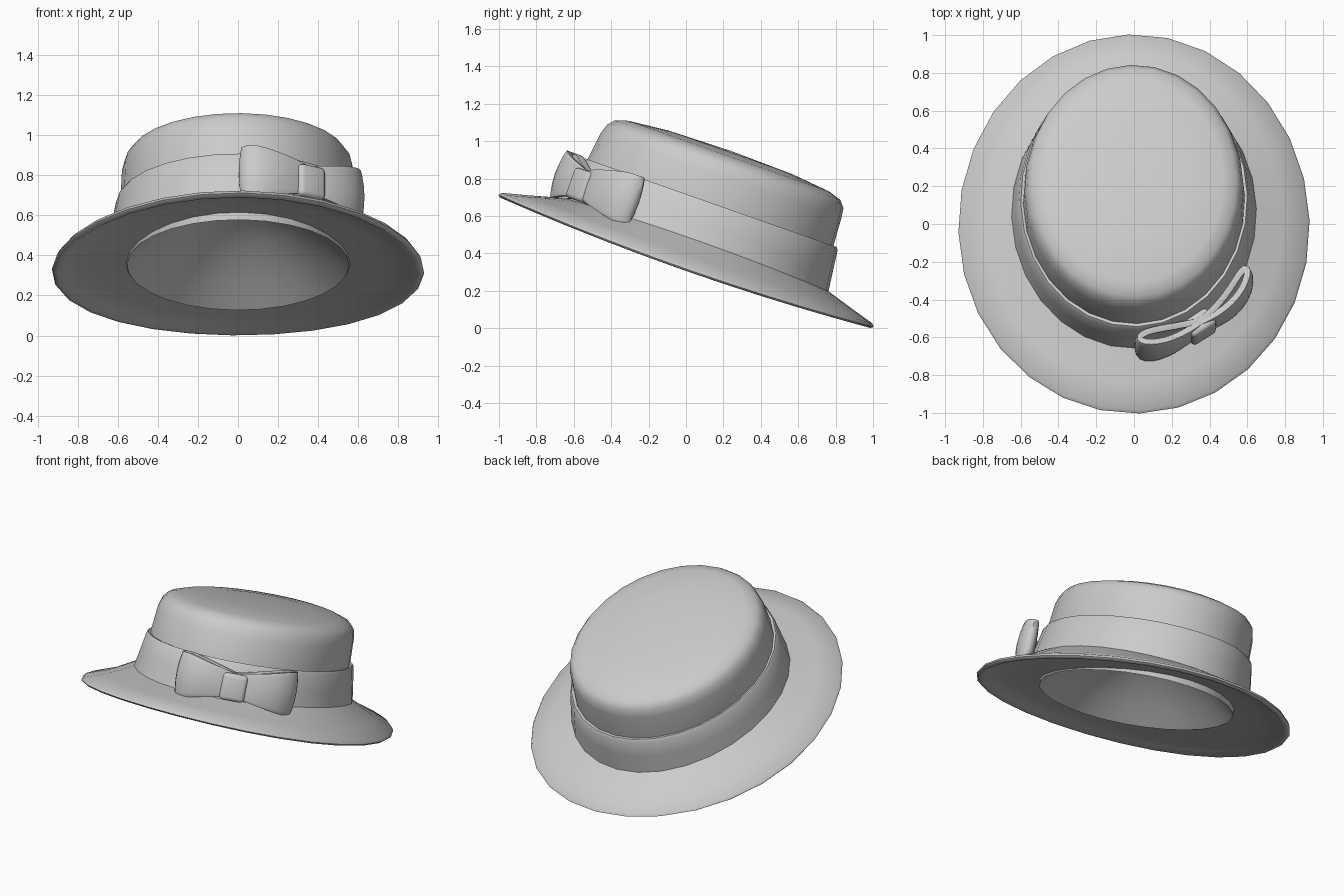
import bpy, bmesh
from math import sin, cos, pi, radians
from mathutils import Matrix, Vector

cube = bpy.data.objects.get("Cube")
if cube:
    bpy.data.objects.remove(cube)

SIDES = 28
TILT = Matrix.Translation((0, 0, 0.359)) @ Matrix.Rotation(radians(-19.4), 4, 'X')

grey = bpy.data.materials.new("light_grey_felt")
grey.use_nodes = True
grey.diffuse_color = (0.6, 0.6, 0.6, 1)
grey.node_tree.nodes["Principled BSDF"].inputs["Base Color"].default_value = (0.6, 0.6, 0.6, 1)


def finish(name, bm, angle=50):
    """Turn a bmesh into a tilted, smooth-shaded object."""
    mesh = bpy.data.meshes.new(name)
    bm.to_mesh(mesh)
    bm.free()
    obj = bpy.data.objects.new(name, mesh)
    bpy.context.collection.objects.link(obj)
    mesh.materials.append(grey)
    obj.matrix_world = TILT
    bpy.ops.object.select_all(action='DESELECT')
    obj.select_set(True)
    bpy.context.view_layer.objects.active = obj
    bpy.ops.object.shade_smooth_by_angle(angle=radians(angle))
    return obj


def oval_lathe(name, rings, angle=50, low_tip=None, high_tip=None):
    """Rings of (half length, half width, height, centre y, lift at the sides)."""
    bm = bmesh.new()
    loops = []
    for length, width, height, mid, side in rings:
        loop = []
        for i in range(SIDES):
            a = 2 * pi * (i + 0.14) / SIDES
            loop.append(bm.verts.new((width * sin(a), mid - length * cos(a),
                                      height + side * sin(a) ** 2)))
        loops.append(loop)
    for low, high in zip(loops, loops[1:]):
        for i in range(SIDES):
            j = (i + 1) % SIDES
            bm.faces.new((low[i], low[j], high[j], high[i]))
    for loop, ring, tip in ((loops[0][::-1], rings[0], low_tip), (loops[-1], rings[-1], high_tip)):
        if tip is not None:
            point = bm.verts.new((0, ring[3], tip))
            for i in range(SIDES):
                bm.faces.new((loop[i], loop[(i + 1) % SIDES], point))
    return finish(name, bm, angle)


# Brim: domed hollow underneath, low step, rolled edge, sloping top
oval_lathe("brim", [
    (0.18, 0.15, 0.30, 0.02, 0),
    (0.36, 0.29, 0.22, 0.02, 0),
    (0.54, 0.44, 0.105, 0.02, 0),
    (0.65, 0.53, 0.022, 0.02, 0),
    (0.68, 0.555, 0.0, 0.02, 0),
    (0.685, 0.56, 0.038, 0.02, -0.03),
    (0.86, 0.73, 0.028, 0.01, -0.035),
    (0.99, 0.865, 0.008, 0, -0.04),
    (1.025, 0.90, -0.01, 0, -0.04),
    (1.05, 0.922, -0.01, 0, -0.04),
    (1.064, 0.93, 0.0, 0, -0.04),
    (1.05, 0.92, 0.017, 0, -0.04),
    (0.92, 0.79, 0.052, 0.01, -0.02),
    (0.76, 0.65, 0.098, 0.02, 0.025),
    (0.68, 0.57, 0.115, 0.02, 0.04)], 60, low_tip=0.33)

# Crown: gently domed on top
oval_lathe("crown", [
    (0.70, 0.58, 0.10, 0.02, 0),
    (0.70, 0.585, 0.25, 0.02, 0),
    (0.697, 0.587, 0.338, 0.02, 0),
    (0.683, 0.58, 0.492, 0.025, 0),
    (0.67, 0.567, 0.547, 0.03, 0),
    (0.64, 0.54, 0.582, 0.03, 0),
    (0.57, 0.475, 0.605, 0.03, 0),
    (0.35, 0.29, 0.627, 0.03, 0)], 70, high_tip=0.635)

# Ribbon band around the foot of the crown
oval_lathe("hat_band", [
    (0.755, 0.65, 0.085, 0.02, 0.03),
    (0.738, 0.63, 0.22, 0.02, 0),
    (0.726, 0.61, 0.323, 0.02, 0),
    (0.715, 0.60, 0.338, 0.02, 0),
    (0.69, 0.578, 0.333, 0.02, 0)], 60)


# Bow: two soft, open ribbon loops gathered at a knot
KNOT = Vector((0.348, -0.645))
BOW_Z = 0.21


def bow_loop(name, end, half_width, bulge):
    axis = end - KNOT
    out = Vector((axis.y, -axis.x)).normalized()
    if out.dot(KNOT) < 0:
        out = -out
    steps = 24
    bm = bmesh.new()
    rows = []
    for i in range(steps):
        a = 2 * pi * i / steps
        t = (1 - cos(a)) / 2
        row = []
        for k in (-1, -0.8, -0.4, 0, 0.4, 0.8, 1):
            puff = 1.15 - 0.4 * k * k
            w = half_width * sin(a) * (0.35 + 0.9 * t) * puff
            reach = t * (1 - 0.04 * k * k)
            p = KNOT + axis * reach + out * (w + bulge * 4 * t * (1 - t))
            half_height = 0.07 + 0.063 * min(1, t * 1.15)
            row.append(bm.verts.new((p.x, p.y, BOW_Z + half_height * k)))
        rows.append(row)
    for i, a in enumerate(rows):
        b = rows[(i + 1) % steps]
        for k in range(len(a) - 1):
            bm.faces.new((a[k], b[k], b[k + 1], a[k + 1]))
    bmesh.ops.recalc_face_normals(bm, faces=bm.faces)
    obj = finish(name, bm)
    thick = obj.modifiers.new("ribbon_thickness", 'SOLIDIFY')
    thick.thickness = 0.034
    thick.offset = 0
    soft = obj.modifiers.new("soft_edges", 'BEVEL')
    soft.width = 0.01
    soft.segments = 2
    soft.limit_method = 'ANGLE'
    soft.angle_limit = radians(60)


bow_loop("bow_loop_right", Vector((0.02, -0.768)), 0.05, 0.015)
bow_loop("bow_loop_left", Vector((0.605, -0.36)), 0.04, 0.035)

# Knot: softened block wrapped round the middle of the bow
bm = bmesh.new()
bmesh.ops.create_cube(bm, size=1)
bmesh.ops.scale(bm, vec=(0.155, 0.11, 0.17), verts=bm.verts)
bmesh.ops.bevel(bm, geom=bm.edges[:], offset=0.025, segments=3, profile=0.5, affect='EDGES')
bmesh.ops.transform(bm, verts=bm.verts, matrix=Matrix.Translation((KNOT.x, KNOT.y, BOW_Z - 0.015))
                    @ Matrix.Rotation(radians(34), 4, 'Z'))
finish("bow_knot", bm)
